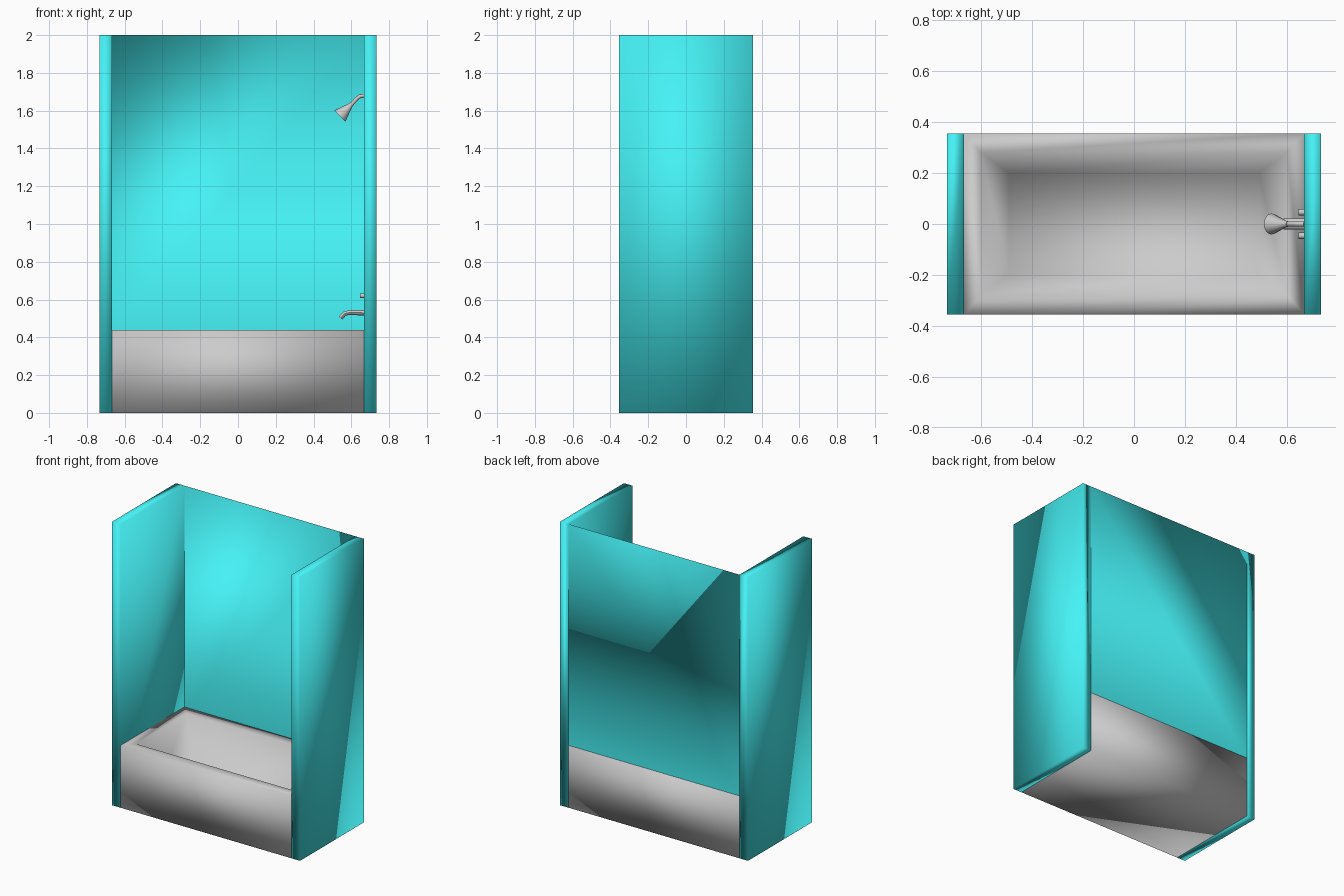
import bpy, bmesh, math
from mathutils import Vector

if "Cube" in bpy.data.objects:
    bpy.data.objects.remove(bpy.data.objects["Cube"])

W, H, D, RIM = 0.667, 2.0, 0.355, 0.44   # inner half width, height, half depth, tub rim
OUT = 0.733                              # outer half width


def finish(name, bm, angle=None, material=None):
    bmesh.ops.recalc_face_normals(bm, faces=bm.faces)
    mesh = bpy.data.meshes.new(name)
    bm.to_mesh(mesh)
    bm.free()
    mesh.shade_smooth()
    obj = bpy.data.objects.new(name, mesh)
    bpy.context.collection.objects.link(obj)
    if material:
        mesh.materials.append(material)
    if angle:
        bpy.ops.object.select_all(action='DESELECT')
        bpy.context.view_layer.objects.active = obj
        obj.select_set(True)
        bpy.ops.object.shade_smooth_by_angle(angle=math.radians(angle))
    return obj


def bridge(bm, a, b):
    n = len(a)
    for i in range(n):
        bm.faces.new((a[i], a[(i + 1) % n], b[(i + 1) % n], b[i]))


def rect(bm, x0, x1, y0, y1, z):
    return [bm.verts.new(p) for p in ((x0, y0, z), (x1, y0, z), (x1, y1, z), (x0, y1, z))]


def sweep(name, stations, sides=12, widen=1.0):
    """Round tube along a path in the y = 0 plane; stations are (x, z, radius)."""
    bm = bmesh.new()
    pts = [Vector((x, 0, z)) for x, z, r in stations]
    rings = []
    for i, (x, z, r) in enumerate(stations):
        t = (pts[min(i + 1, len(pts) - 1)] - pts[max(i - 1, 0)]).normalized()
        side = Vector((-t.z, 0, t.x))
        rings.append([bm.verts.new(pts[i] + side * r * math.cos(a) + Vector((0, r * widen * math.sin(a), 0)))
                      for a in (math.tau * k / sides for k in range(sides))])
    for a, b in zip(rings, rings[1:]):
        bridge(bm, a, b)
    bm.faces.new(rings[0])
    bm.faces.new(rings[-1])
    return finish(name, bm, 40)


# Turquoise wall surround: two thick sides and a thin back sheet above the tub
teal = bpy.data.materials.new("turquoise")
teal.diffuse_color = (0.06, 0.89, 0.92, 1)
teal.use_nodes = True
teal.node_tree.nodes["Principled BSDF"].inputs["Base Color"].default_value = teal.diffuse_color
bm = bmesh.new()
top_corners = []
for x0, x1, inner in ((-OUT, -W, 2), (W, OUT, 3)):
    low, high = (rect(bm, x0, x1, -D, D, z) for z in (0, H))
    bridge(bm, low, high)
    bm.faces.new(low)
    bm.faces.new(high)
    top_corners.append(high[inner])
base = [bm.verts.new((x, D, RIM)) for x in (-W, W)]
bm.faces.new((base[0], base[1], top_corners[1], top_corners[0]))
finish("wall_surround", bm, material=teal)

# Bathtub: box with a flat rim and a tapered basin, softly shaded all over
bm = bmesh.new()
loops = [rect(bm, -x, x, -y, y, z) for x, y, z in
         ((W, D, 0), (W, D, RIM), (0.60, 0.28, RIM), (0.49, 0.20, 0.08))]
for a, b in zip(loops, loops[1:]):
    bridge(bm, a, b)
bm.faces.new(loops[0])
bm.faces.new(loops[-1])
finish("bathtub", bm)

# Shower arm and conical head
sweep("shower_arm", [(W, 1.68, 0.010), (0.645, 1.676, 0.010), (0.632, 1.667, 0.010),
                     (0.600, 1.632, 0.010)])
sweep("shower_head", [(0.604, 1.637, 0.011), (0.594, 1.627, 0.013), (0.543, 1.576, 0.040),
                      (0.539, 1.572, 0.041)], sides=16)

# Bath spout
sweep("bath_spout", [(W, 0.530, 0.014), (0.590, 0.531, 0.013), (0.565, 0.526, 0.012),
                     (0.543, 0.502, 0.012)], widen=1.6)

# Pair of tap knobs above the spout
for side, y in (("left", 0.046), ("right", -0.046)):
    knob = sweep(side + "_tap_knob", [(W, 0.62, 0.012), (0.645, 0.62, 0.012)])
    knob.location.y = y
